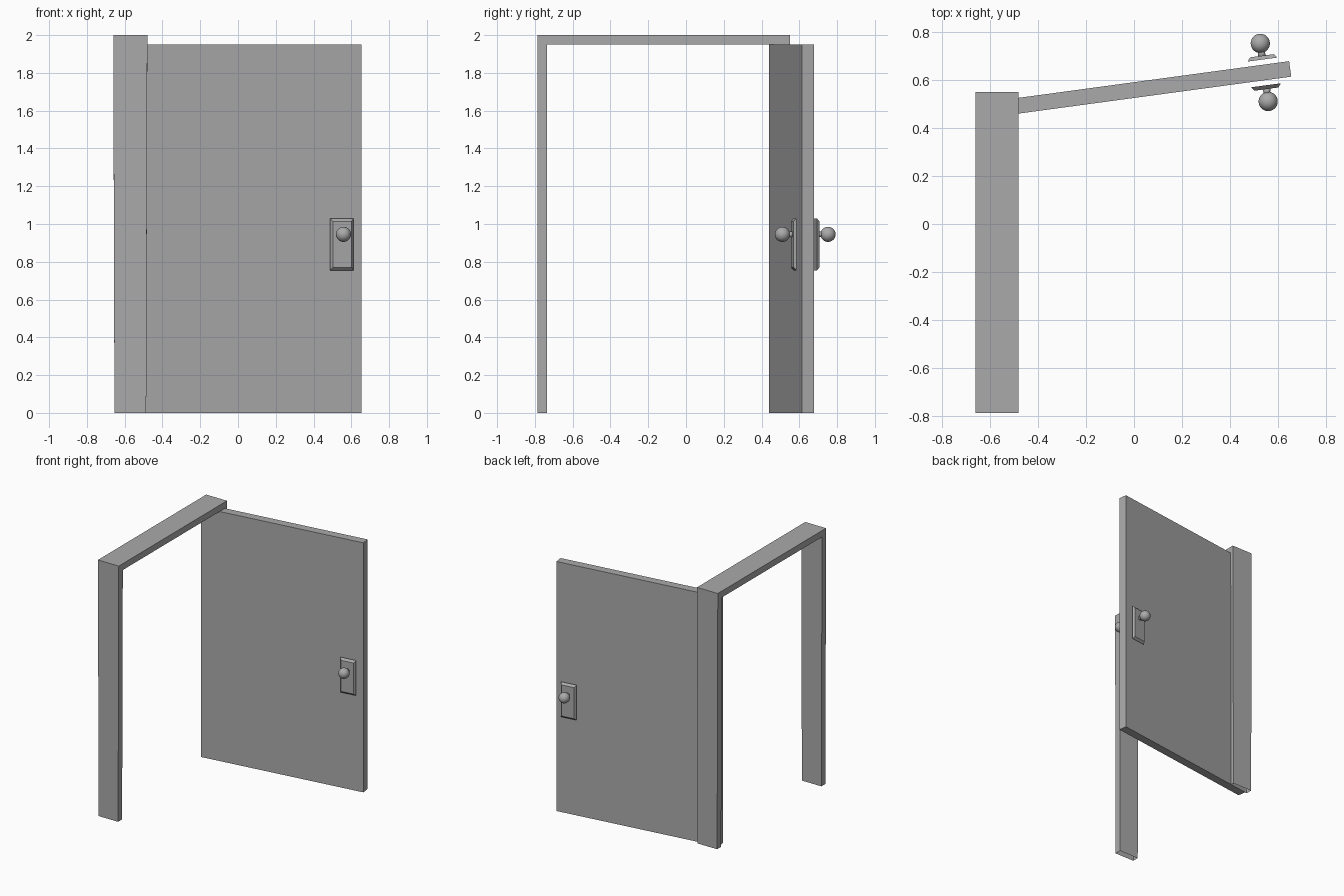
import bpy, bmesh, math
from mathutils import Matrix, Vector

cube = bpy.data.objects.get("Cube")
if cube:
    bpy.data.objects.remove(cube)

grey = bpy.data.materials.new("plain grey")
grey.use_nodes = True
GREY = (0.4, 0.4, 0.4, 1)
grey.diffuse_color = GREY
grey.node_tree.nodes["Principled BSDF"].inputs["Base Color"].default_value = GREY


def add_object(name, bm, matrix=Matrix(), smooth=False):
    bmesh.ops.recalc_face_normals(bm, faces=bm.faces)
    for f in bm.faces:
        f.smooth = smooth
    mesh = bpy.data.meshes.new(name)
    bm.to_mesh(mesh)
    bm.free()
    mesh.materials.append(grey)
    obj = bpy.data.objects.new(name, mesh)
    obj.matrix_world = matrix
    bpy.context.collection.objects.link(obj)
    return obj


# Door frame: an upside-down U profile extruded across its width
X0, X1, Y0, Y1, TOP, T = -0.66, -0.48, -0.787, 0.55, 2.0, 0.05
profile = [(Y0, 0), (Y0, TOP), (Y1, TOP), (Y1, 0),
           (Y1 - T, 0), (Y1 - T, TOP - T), (Y0 + T, TOP - T), (Y0 + T, 0)]
bm = bmesh.new()
face = bm.faces.new([bm.verts.new((X0, y, z)) for y, z in profile])
ext = bmesh.ops.extrude_face_region(bm, geom=[face])
bmesh.ops.translate(bm, vec=(X1 - X0, 0, 0),
                    verts=[g for g in ext["geom"] if isinstance(g, bmesh.types.BMVert)])
bmesh.ops.recalc_face_normals(bm, faces=bm.faces)
# The feet are open and very slightly narrower than the top
bmesh.ops.delete(bm, geom=[f for f in bm.faces if all(v.co.z < 0.01 for v in f.verts)],
                 context='FACES_ONLY')
for v in bm.verts:
    if v.co.z < 0.01:
        v.co.x += 0.006 if v.co.x < -0.57 else -0.006
add_object("door_frame", bm)

# Door space: u along the leaf, v through its thickness, swung about the hinge
swing = Matrix.Translation((-0.632, 0.472, 0)) @ Matrix.Rotation(math.atan(0.1355), 4, 'Z')
LENGTH, HEIGHT, THICK = 1.294, 1.95, 0.065

bm = bmesh.new()
bmesh.ops.create_cube(bm, size=1, matrix=Matrix.Translation((LENGTH / 2, 0, HEIGHT / 2))
                      @ Matrix.Diagonal((LENGTH, THICK, HEIGHT, 1)))
add_object("door_leaf", bm, swing)


# Handles: bevelled back plate, neck and round knob on each side
def handle(side, turn):
    # local z points out of the door, local y points up
    base = swing @ Matrix.Translation((1.185, 0, 0)) @ Matrix.Rotation(turn, 4, 'Z') \
        @ Matrix.Rotation(math.pi / 2, 4, 'X')

    bm = bmesh.new()
    bmesh.ops.create_cube(bm, size=1, matrix=Matrix.Translation((0, 0.8925, 0.062))
                          @ Matrix.Diagonal((0.125, 0.275, 0.016, 1)))
    for v in bm.verts:
        if v.co.z > 0.062:
            v.co.x -= math.copysign(0.012, v.co.x)
            v.co.y -= math.copysign(0.016, v.co.y - 0.8925)
    add_object(side + "_handle_plate", bm, base)

    bm = bmesh.new()
    bmesh.ops.create_cone(bm, cap_ends=True, segments=20, radius1=0.017, radius2=0.012,
                          depth=0.03, matrix=Matrix.Translation((0, 0.945, 0.08)))
    add_object(side + "_knob_neck", bm, base, smooth=True)

    bm = bmesh.new()
    bmesh.ops.create_uvsphere(bm, u_segments=28, v_segments=16, radius=0.04,
                              matrix=Matrix.Translation((0, 0.945, 0.122)))
    add_object(side + "_knob", bm, base, smooth=True)


handle("front", 0)
handle("back", math.pi)
